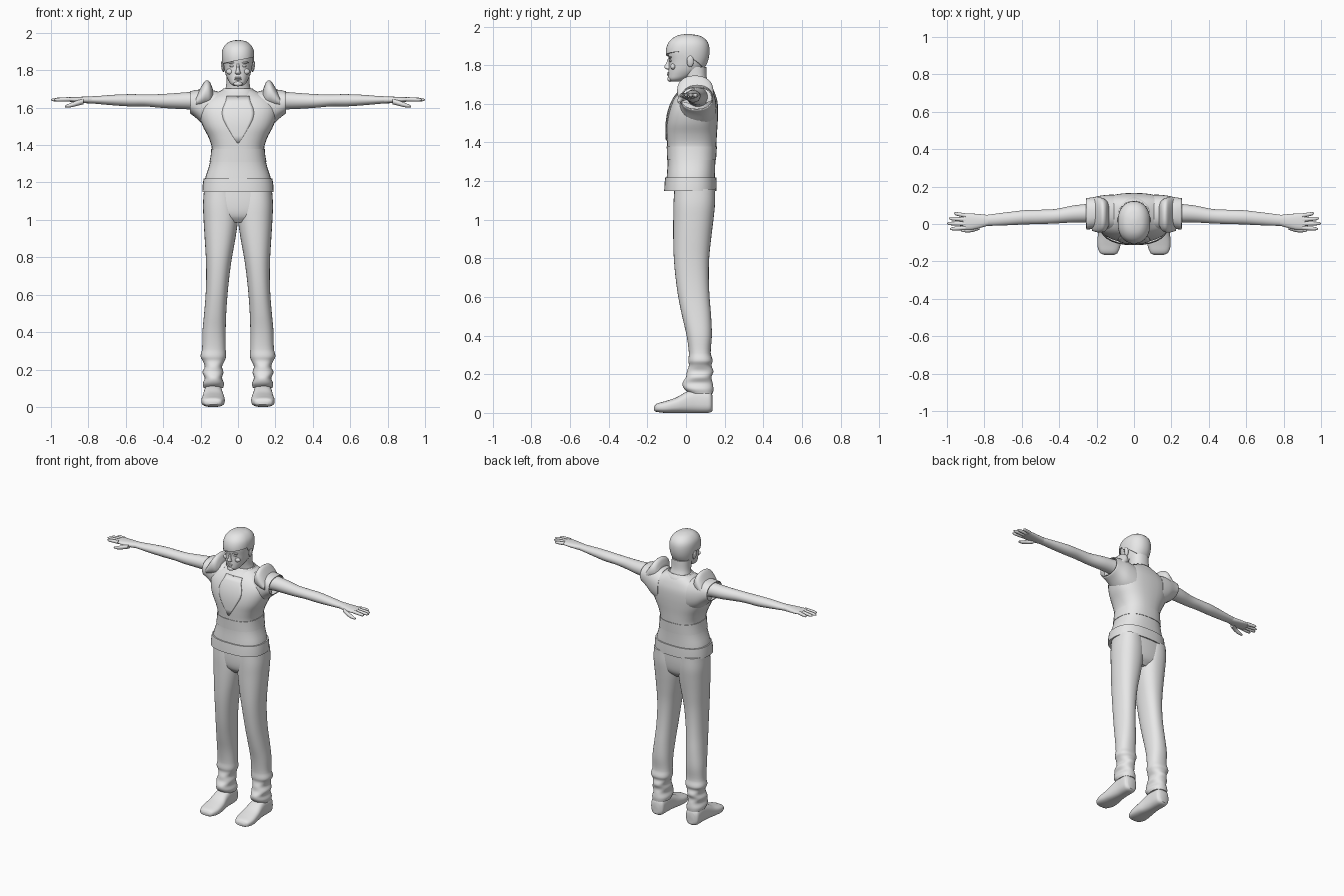
import bpy, bmesh, math
from mathutils import Vector

mat = bpy.data.materials.new("plain_grey")
mat.diffuse_color = (0.8, 0.8, 0.8, 1)
SEG = 32


def make(name, verts, faces, mirror=False, thick=0):
    me = bpy.data.meshes.new(name)
    me.from_pydata(verts, [], faces)
    bm = bmesh.new()
    bm.from_mesh(me)
    bmesh.ops.recalc_face_normals(bm, faces=bm.faces)
    bm.to_mesh(me)
    bm.free()
    me.materials.append(mat)
    ob = bpy.data.objects.new(name, me)
    bpy.context.collection.objects.link(ob)
    if thick:
        m = ob.modifiers.new("thickness", 'SOLIDIFY')
        m.thickness, m.offset = thick, 0
    if mirror:
        m = ob.modifiers.new("mirror", 'MIRROR')
        m.use_mirror_merge = False
    return ob


def sample(rings, t):
    """Smooth section (a0, a1, b0, b1) at position t along the rings."""
    i = 0
    while i < len(rings) - 2 and t > rings[i + 1][0]:
        i += 1
    p = [rings[max(0, min(len(rings) - 1, i + k))] for k in (-1, 0, 1, 2)]
    h = p[2][0] - p[1][0]
    u = (t - p[1][0]) / h
    out = []
    for k in range(1, 5):
        m1 = (p[2][k] - p[0][k]) / (p[2][0] - p[0][0]) * h
        m2 = (p[3][k] - p[1][k]) / (p[3][0] - p[1][0]) * h
        out.append((2*u**3 - 3*u*u + 1)*p[1][k] + (u**3 - 2*u*u + u)*m1
                   + (3*u*u - 2*u**3)*p[2][k] + (u**3 - u*u)*m2)
    return out


def point(rings, t, ang, axis='z', e=2.3, off=0):
    a0, a1, b0, b1 = sample(rings, t)
    c, s = math.cos(ang), math.sin(ang)
    a = (a0 + a1)/2 + ((a1 - a0)/2 + off)*math.copysign(abs(c)**(2/e), c)
    b = (b0 + b1)/2 + ((b1 - b0)/2 + off)*math.copysign(abs(s)**(2/e), s)
    return {'z': (a, b, t), 'x': (t, a, b), 'y': (a, t, b)}[axis]


def skin(rows, cap0=True, cap1=True):
    n = len(rows[0])
    f = [(r*n + j, r*n + (j+1) % n, (r+1)*n + (j+1) % n, (r+1)*n + j)
         for r in range(len(rows) - 1) for j in range(n)]
    if cap0:
        f.append(tuple(range(n)))
    if cap1:
        f.append(tuple(range((len(rows)-1)*n, len(rows)*n)))
    return [v for r in rows for v in r], f


def loft(name, rings, axis='z', e=2.3, mirror=False, caps=(True, True), thick=0, sub=4, seg=SEG):
    ts = [rings[0][0]]
    for p, q in zip(rings, rings[1:]):
        ts += [p[0] + (q[0] - p[0])*k/sub for k in range(1, sub + 1)]
    rows = [[point(rings, t, 2*math.pi*j/seg, axis, e) for j in range(seg)] for t in ts]
    return make(name, *skin(rows, *caps), mirror, thick)


def ball(name, loc, size, mirror=False, tilt=0):
    verts, faces = skin([[(math.sin(a)*math.cos(b), math.sin(a)*math.sin(b), math.cos(a))
                          for b in [math.pi*j/8 for j in range(16)]]
                         for a in [0.05 + (math.pi - 0.1)*i/9 for i in range(10)]])
    ct, st = math.cos(tilt), math.sin(tilt)
    out = []
    for v in verts:
        x, y, z = (v[k]*size[k] for k in range(3))
        out.append((loc[0] + x*ct - z*st, loc[1] + y, loc[2] + x*st + z*ct))
    return make(name, out, faces, mirror)


def sym(rows):
    return [(z, -w, w, y0, y1) for z, w, y0, y1 in rows]


# Shirt body
torso = sym([(1.15, .183, -.105, .15), (1.22, .176, -.1, .15), (1.30, .152, -.095, .152),
             (1.38, .14, -.097, .157), (1.44, .157, -.1, .16), (1.50, .188, -.1, .164),
             (1.56, .207, -.09, .166), (1.61, .205, -.072, .163), (1.65, .172, -.048, .152),
             (1.68, .115, -.018, .138), (1.70, .072, .0, .122)])
loft("shirt_body", torso, e=2.5)


# Hem and waist bands wrapped on the shirt
def band(name, z0, z1, off):
    rows = [[point(torso, z, 2*math.pi*j/SEG, 'z', 2.5, o) for j in range(SEG)]
            for z, o in ((z0, 0), (z0, off), ((z0+z1)/2, off*1.1), (z1, off), (z1, 0))]
    make(name, *skin(rows, False, False))


band("shirt_hem", 1.15, 1.22, .008)
band("waist_band", 1.31, 1.38, .003)

# Kite-shaped chest panel following the shirt front
verts, faces, N = [], [], 10
outline = [(1.41, .004), (1.45, .03), (1.50, .06), (1.54, .08), (1.57, .086),
           (1.60, .08), (1.63, .066), (1.66, .06)]
for z, w in outline:
    a0, a1, b0, b1 = sample(torso, z)
    for k in range(N + 1):
        x = w*(2*k/N - 1)
        y = (b0 + b1)/2 - (b1 - b0)/2*(1 - abs(x/a1)**2.5)**(1/2.5)
        verts.append((x, y - .003, z))
for r in range(len(outline) - 1):
    for k in range(N):
        i = r*(N + 1) + k
        faces.append((i, i + 1, i + N + 2, i + N + 1))
make("chest_panel", verts, faces, thick=.006)

# Collar, neck
loft("collar", sym([(1.655, .10, -.045, .142), (1.68, .088, -.02, .135), (1.70, .076, -.004, .122)]),
     caps=(False, False), thick=.008)
loft("neck", sym([(1.64, .085, .0, .13), (1.69, .07, .002, .12), (1.73, .062, -.005, .108),
                  (1.79, .062, -.02, .105)]))

# Sleeve caps and raised shoulder pads
loft("sleeve", [(.11, -.04, .155, 1.47, 1.685), (.17, -.03, .15, 1.50, 1.695),
                (.22, -.025, .14, 1.545, 1.692), (.255, -.026, .135, 1.572, 1.685)],
     'x', mirror=True, caps=(True, False), thick=.006)
loft("shoulder_pad", [(.135, -.01, .11, 1.62, 1.70), (.15, -.035, .128, 1.61, 1.737),
                      (.172, -.045, .14, 1.605, 1.745), (.195, -.045, .142, 1.60, 1.715),
                      (.225, -.036, .138, 1.60, 1.66)], 'x', e=2.2, mirror=True)

# Arms
loft("arm", [(.15, .0, .125, 1.58, 1.685), (.25, .008, .108, 1.59, 1.684),
             (.33, .008, .098, 1.594, 1.678), (.42, .003, .08, 1.60, 1.672),
             (.50, .0, .076, 1.607, 1.671), (.58, -.002, .074, 1.607, 1.672),
             (.66, -.006, .065, 1.612, 1.669), (.74, -.009, .055, 1.619, 1.663),
             (.80, -.01, .047, 1.624, 1.660)], 'x', e=2, mirror=True)

# Hands: palm, four fingers, thumb
loft("palm", [(.78, -.009, .048, 1.623, 1.661), (.82, -.02, .052, 1.624, 1.659),
              (.87, -.03, .056, 1.628, 1.657), (.915, -.03, .056, 1.634, 1.655)], 'x', mirror=True)
for nm, y, dy, tip in (("index", -.021, -.005, .984), ("middle", .001, .002, 1.0),
                       ("ring", .023, .007, .99), ("little", .045, .012, .963)):
    rings = []
    for k, r in ((0, .0115), (.5, .0105), (.85, .0085), (1, .003)):
        x, c, z = .90 + (tip - .90)*k, y + dy*k, 1.645 - .003*k
        rings.append((x, c - r, c + r, z - r, z + r))
    loft(nm + "_finger", rings, 'x', e=2, mirror=True, seg=12)
loft("thumb", [(.825, -.03, .01, 1.618, 1.65), (.86, -.042, -.014, 1.61, 1.638),
               (.895, -.045, -.023, 1.602, 1.625), (.925, -.04, -.03, 1.602, 1.612)],
     'x', e=2, mirror=True, seg=12)

# Trousers: hips and legs with crumpled ankles
loft("hips", sym([(.985, .06, -.03, .10), (1.02, .15, -.055, .132), (1.08, .18, -.063, .146),
                  (1.17, .178, -.06, .15)]), e=2.5)
loft("trouser_leg", [(.10, .08, .183, .02, .14), (.125, .075, .188, -.01, .142),
                     (.155, .085, .178, -.018, .138), (.185, .078, .19, .0, .132),
                     (.215, .085, .178, .005, .142), (.245, .072, .188, .015, .132),
                     (.27, .064, .2, .012, .138), (.31, .066, .192, .015, .128),
                     (.40, .066, .19, .003, .134), (.50, .063, .181, -.02, .13),
                     (.60, .056, .173, -.04, .122), (.70, .046, .17, -.054, .118),
                     (.80, .032, .172, -.063, .12), (.90, .014, .178, -.066, .13),
                     (1.0, .0, .184, -.066, .142), (1.08, .0, .187, -.065, .15),
                     (1.16, .01, .182, -.06, .15)], mirror=True)

# Shoes
loft("shoe", [(-.165, .105, .16, .012, .032), (-.155, .088, .182, .006, .046),
              (-.11, .072, .196, .0, .06), (-.05, .072, .192, .0, .08),
              (.0, .08, .186, .0, .108), (.05, .084, .182, .0, .125),
              (.11, .085, .182, .0, .12), (.128, .09, .177, .004, .11),
              (.137, .105, .163, .012, .09)], 'y', e=2.7, mirror=True)

# Head
head = sym([(1.715, .022, -.078, -.03), (1.728, .04, -.09, .0), (1.75, .054, -.092, .045),
            (1.78, .067, -.09, .085), (1.82, .076, -.088, .108), (1.87, .082, -.094, .117),
            (1.91, .078, -.085, .112), (1.935, .062, -.064, .093), (1.95, .04, -.036, .064),
            (1.956, .012, -.004, .026)])
loft("head", head, e=2.2)

# Hair with a side-swept fringe
centre, rows, HS = Vector((0, .012, 1.85)), [], 48
for k in range(13):
    row = []
    for j in range(HS):
        a = 2*math.pi*j/HS
        u, f = math.cos(a), -math.sin(a)
        low = 1.836 + .017*(u + 1) if f > .15 else 1.845 - .06*max(0, -f)
        z = low + (1.956 - low)*math.sin(math.pi/2*k/12)
        p = Vector(point(head, z, a, 'z', 2.2))
        off = .005 + .006*max(0, f)*(1 - k/12)
        row.append(p + (p - centre).normalized()*off)
    rows.append(row)
rows.insert(0, [point(head, v.z, 2*math.pi*j/HS, 'z', 2.2, -.004) for j, v in enumerate(rows[0])])
make("hair", *skin(rows, False, True))

# Facial features
loft("nose", sym([(1.777, .008, -.098, -.07), (1.784, .015, -.109, -.07), (1.793, .012, -.112, -.07),
                  (1.81, .008, -.103, -.07), (1.835, .007, -.093, -.07)]), e=2, seg=16)
ball("brow", (.034, -.081, 1.84), (.024, .009, .005), True, .12)
ball("eye", (.033, -.079, 1.823), (.014, .007, .006), True)
ball("cheek", (.042, -.067, 1.793), (.022, .014, .016), True)
ball("upper_lip", (0, -.091, 1.76), (.023, .008, .004))
ball("lower_lip", (0, -.09, 1.751), (.019, .009, .005))
ball("chin", (0, -.083, 1.728), (.024, .014, .014))
ball("ear", (.082, .022, 1.82), (.008, .018, .03), True, -.15)

# Smooth shading with sharp edges kept
for ob in bpy.context.collection.objects:
    ob.select_set(True)
    bpy.context.view_layer.objects.active = ob
bpy.ops.object.shade_smooth_by_angle(angle=math.radians(40))
